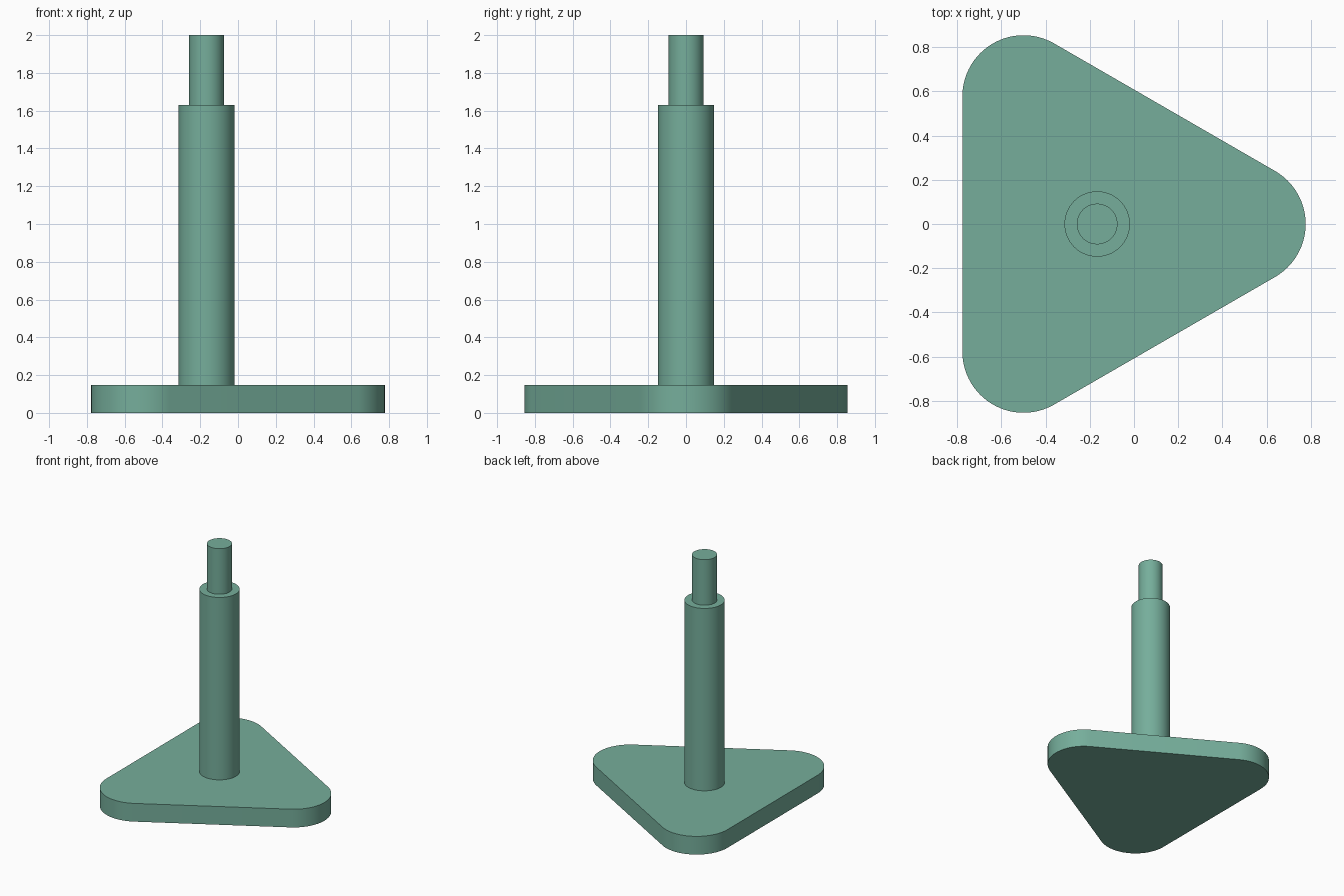
import bpy, bmesh, math

if "Cube" in bpy.data.objects:
    bpy.data.objects.remove(bpy.data.objects["Cube"])

AXIS_X = -1 / 6      # centroid of the triangular base
BASE_H = 0.148

green = bpy.data.materials.new("sage green")
green.diffuse_color = (0.18, 0.423, 0.328, 1)
green.use_nodes = True
green.node_tree.nodes["Principled BSDF"].inputs["Base Color"].default_value = green.diffuse_color


def extrude_outline(name, outline, z0, z1):
    """Solid prism from a closed 2D outline, smooth round sides, flat caps."""
    bm = bmesh.new()
    face = bm.faces.new([bm.verts.new((x, y, z0)) for x, y in outline])
    top = bmesh.ops.extrude_face_region(bm, geom=[face], use_keep_orig=True)
    for v in (g for g in top["geom"] if isinstance(g, bmesh.types.BMVert)):
        v.co.z = z1
    bmesh.ops.recalc_face_normals(bm, faces=bm.faces)
    mesh = bpy.data.meshes.new(name)
    bm.to_mesh(mesh)
    bm.free()
    mesh.materials.append(green)
    obj = bpy.data.objects.new(name, mesh)
    bpy.context.collection.objects.link(obj)
    bpy.ops.object.select_all(action='DESELECT')
    obj.select_set(True)
    bpy.context.view_layer.objects.active = obj
    bpy.ops.object.shade_smooth_by_angle(angle=math.radians(30))
    return obj


def arc(cx, cy, r, start, sweep, steps):
    return [(cx + r * math.cos(math.radians(start + sweep * i / steps)),
             cy + r * math.sin(math.radians(start + sweep * i / steps)))
            for i in range(steps + 1)]


# Base: rounded equilateral triangle pointing to +x
outline = []
for k in range(3):
    a = math.radians(120 * k)
    outline += arc(AXIS_X + 2 / 3 * math.cos(a), 2 / 3 * math.sin(a),
                   0.277, 120 * k - 60, 120, 32)
extrude_outline("triangular_base", outline, 0, BASE_H)

# Stepped post: wide shaft with a thinner pin on top
for name, r, z0, z1 in (("post_shaft", 0.148, BASE_H, 1.63),
                        ("post_pin", 0.092, 1.63, 2.0)):
    extrude_outline(name, arc(AXIS_X, 0, r, 0, 360, 96)[:-1], z0, z1)
